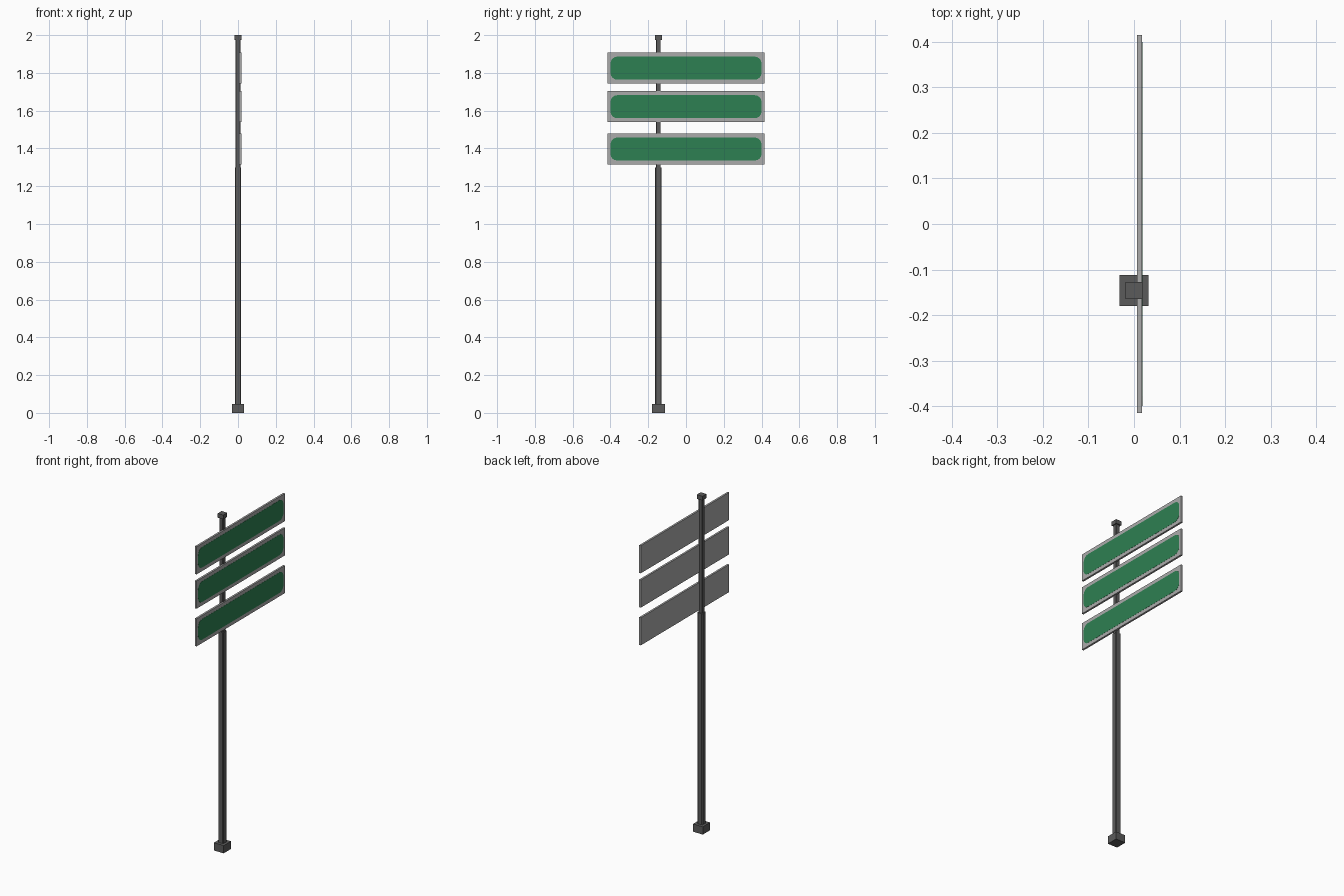
import bpy, bmesh, math

if "Cube" in bpy.data.objects:
    bpy.data.objects.remove(bpy.data.objects["Cube"])

POLE_Y = -0.146


def material(name, rgb):
    m = bpy.data.materials.new(name)
    m.diffuse_color = (*rgb, 1)
    m.use_nodes = True
    m.node_tree.nodes["Principled BSDF"].inputs["Base Color"].default_value = m.diffuse_color
    return m


DARK = material("dark_grey_metal", (0.105, 0.105, 0.105))
LIGHT = material("light_grey_metal", (0.41, 0.41, 0.41))
GREEN = material("sign_green", (0.027, 0.216, 0.084))


def finish(bm, name, mat):
    bmesh.ops.recalc_face_normals(bm, faces=bm.faces)
    me = bpy.data.meshes.new(name)
    bm.to_mesh(me)
    bm.free()
    me.materials.append(mat)
    ob = bpy.data.objects.new(name, me)
    bpy.context.collection.objects.link(ob)
    return ob


def box(name, x, y, z, mat, bevel=0):
    """Box from (min, max) ranges; bevel cuts the upright edges."""
    bm = bmesh.new()
    bmesh.ops.create_cube(bm, size=1)
    for v in bm.verts:
        v.co = [r[0] + (c + 0.5) * (r[1] - r[0]) for c, r in zip(v.co, (x, y, z))]
    if bevel:
        upright = [e for e in bm.edges
                   if abs(e.verts[0].co.z - e.verts[1].co.z) > 1e-4]
        bmesh.ops.bevel(bm, geom=upright, offset=bevel, segments=1,
                        affect='EDGES', profile=0.5)
    return finish(bm, name, mat)


def post(name, hx, hy, z0, z1, bevel=0):
    return box(name, (-hx, hx), (POLE_Y - hy, POLE_Y + hy), (z0, z1), DARK, bevel)


def rounded_plate(name, x0, x1, hy, z0, z1, r, mat):
    """Thin plate in the yz plane with rounded corners."""
    bm = bmesh.new()
    corners = [(hy - r, z1 - r), (-hy + r, z1 - r), (-hy + r, z0 + r), (hy - r, z0 + r)]
    verts = []
    for i, (cy, cz) in enumerate(corners):
        for k in range(5):
            a = math.radians(90 * i + 22.5 * k)
            verts.append(bm.verts.new((x0, cy + r * math.cos(a), cz + r * math.sin(a))))
    face = bm.faces.new(verts)
    out = bmesh.ops.extrude_face_region(bm, geom=[face], use_keep_orig=True)
    for v in out["geom"]:
        if isinstance(v, bmesh.types.BMVert):
            v.co.x = x1
    return finish(bm, name, mat)


# Pole: foot, thick lower tube, thin upper tube, cap
post("pole_foot", 0.032, 0.034, 0.0, 0.046)
post("lower_pole", 0.017, 0.017, 0.046, 1.30, 0.004)
post("upper_pole", 0.012, 0.012, 1.30, 1.98, 0.002)
post("pole_cap", 0.0185, 0.0185, 1.975, 2.0)

# Three sign panels with green faces on the +x side
for i, zc in enumerate((1.825, 1.621, 1.397), 1):
    box(f"sign_panel_{i}", (0.0065, 0.018), (-0.415, 0.415),
        (zc - 0.082, zc + 0.082), LIGHT)
    rounded_plate(f"sign_face_{i}", 0.0175, 0.0188, 0.40,
                  zc - 0.061, zc + 0.061, 0.036, GREEN)
